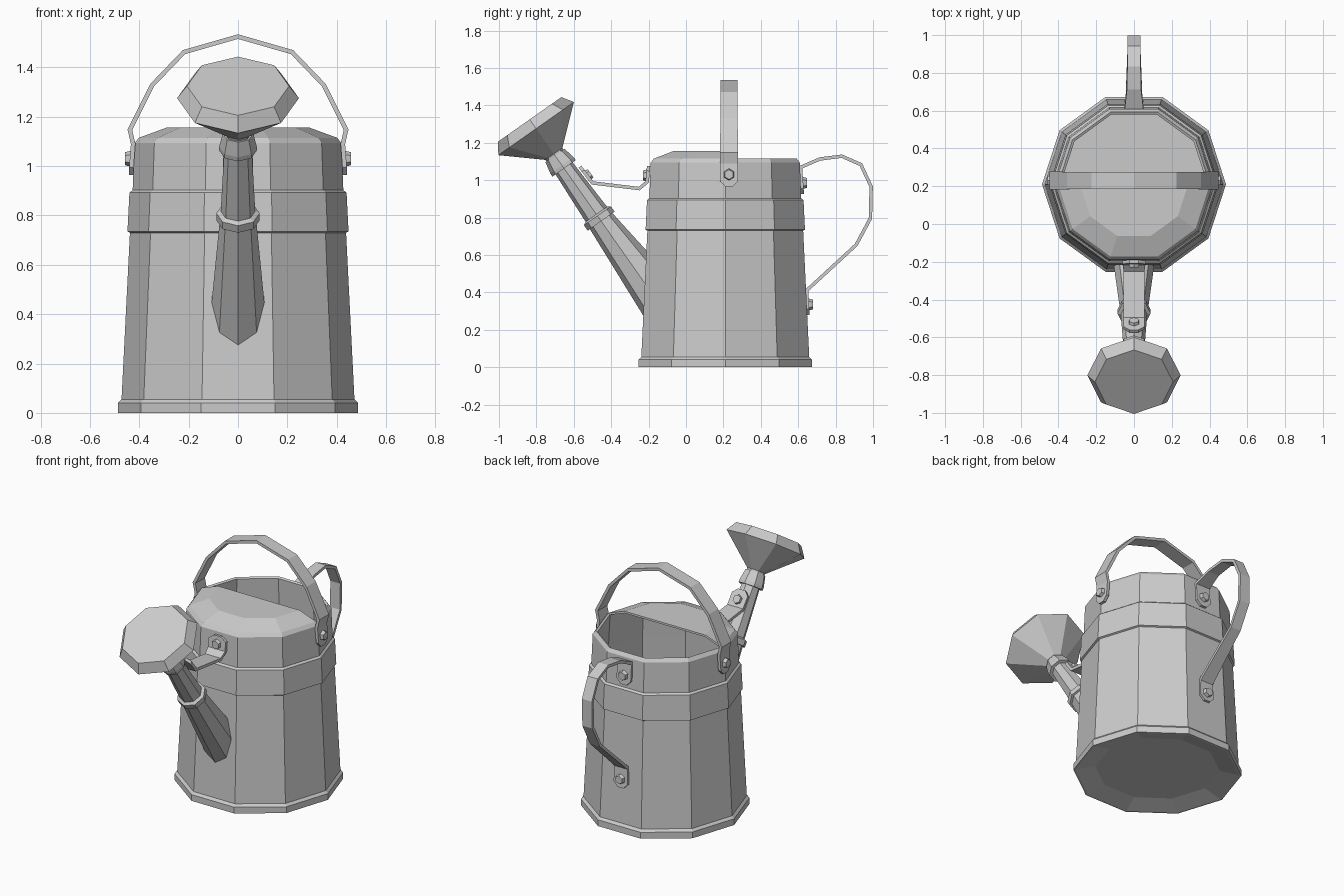
import bpy, bmesh
from math import cos, sin, pi, tau
from mathutils import Vector

if "Cube" in bpy.data.objects:
    bpy.data.objects.remove(bpy.data.objects["Cube"])

metal = bpy.data.materials.new("galvanised_grey")
metal.use_nodes = True
GREY = (0.6, 0.6, 0.6, 1)
metal.diffuse_color = GREY
metal.node_tree.nodes["Principled BSDF"].inputs["Base Color"].default_value = GREY

CY = 0.21  # body centre in y


def finish(name, bm):
    mesh = bpy.data.meshes.new(name)
    bm.to_mesh(mesh)
    bm.free()
    mesh.materials.append(metal)
    obj = bpy.data.objects.new(name, mesh)
    bpy.context.collection.objects.link(obj)
    return obj


def loft(name, rings):
    """Skin a list of equal point rings and cap both ends."""
    bm = bmesh.new()
    loops = [[bm.verts.new(p) for p in ring] for ring in rings]
    n = len(loops[0])
    for a, b in zip(loops, loops[1:]):
        for i in range(n):
            j = (i + 1) % n
            bm.faces.new((a[i], a[j], b[j], b[i]))
    bm.faces.new(loops[0])
    bm.faces.new(loops[-1])
    bmesh.ops.recalc_face_normals(bm, faces=bm.faces)
    return finish(name, bm)


def decagon(r, z, first=0, count=10):
    return [(r * cos(tau * i / 10), CY + r * sin(tau * i / 10), z)
            for i in range(first, first + count)]


# Body: one closed profile, outside up and inside down
body = [(0.36, 0.03), (0.475, 0), (0.487, 0), (0.487, 0.04), (0.472, 0.055),
        (0.438, 0.73), (0.448, 0.735), (0.44, 0.893), (0.427, 0.903),
        (0.419, 1.093), (0.402, 1.115), (0.389, 1.108), (0.40, 0.9),
        (0.44, 0.06)]
loft("body", [decagon(r, z) for r, z in body])

# Half cover over the front of the opening
bm = bmesh.new()
outer = [bm.verts.new(p) for p in decagon(0.402, 1.115, 5, 6)]
inner = [bm.verts.new(p) for p in decagon(0.287, 1.157, 5, 6)]
for i in range(5):
    bm.faces.new((outer[i], outer[i + 1], inner[i + 1], inner[i]))
bm.faces.new(inner)
cover = finish("half_cover", bm)
shell = cover.modifiers.new("thickness", "SOLIDIFY")
shell.thickness = 0.012
shell.offset = -1

# Spout and rose share one tilted axis
AXIS = Vector((0, -0.575, 0.818)).normalized()
SIDE = Vector((1, 0, 0))
UP = SIDE.cross(AXIS)
ORIGIN = Vector((0, -0.465, 0.797))


def octagon(t, r):
    return [ORIGIN + AXIS * t + r * (SIDE * cos(k * pi / 4) + UP * sin(k * pi / 4))
            for k in range(8)]


root = [p + AXIS * ((-0.205 - p.y) / AXIS.y) for p in octagon(-0.45, 0.109)]
tube = [(-0.02, 0.074), (-0.02, 0.088), (0.015, 0.088), (0.025, 0.07),
        (0.325, 0.056), (0.325, 0.076), (0.345, 0.076), (0.41, 0.062)]
loft("spout", [root] + [octagon(t, r) for t, r in tube])
rose = [(0.38, 0.052), (0.42, 0.056), (0.585, 0.247), (0.645, 0.207)]
loft("rose", [octagon(t, r) for t, r in rose])


def strap(name, path, place, thick=0.018):
    """Flat bar along (a, z, width) points; place maps (a, side, z) to 3D."""
    pts = [Vector((a, z)) for a, z, w in path]
    rings = []
    for i, (a, z, w) in enumerate(path):
        dirs = [(pts[k + 1] - pts[k]).normalized()
                for k in (i - 1, i) if 0 <= k < len(pts) - 1]
        t = sum(dirs, Vector((0, 0))).normalized()
        off = Vector((-t.y, t.x)) * (thick / 2 / t.dot(dirs[0]))
        p, q = pts[i] + off, pts[i] - off
        rings.append([place(*c) for c in ((p.x, w / 2, p.y), (p.x, -w / 2, p.y),
                                          (q.x, -w / 2, q.y), (q.x, w / 2, q.y))])
    return loft(name, rings)


def bolt(name, at, direction):
    """Six-sided bolt head with a slight taper."""
    bm = bmesh.new()
    bmesh.ops.create_cone(bm, cap_ends=True, segments=6, radius1=0.034,
                          radius2=0.026, depth=0.03)
    obj = finish(name, bm)
    obj.location = at
    obj.rotation_euler = Vector(direction).to_track_quat("Z", "Y").to_euler()


# Carrying handle arching from side to side
HY = 0.23
half = [(0.432, 0.965, 0.04), (0.432, 0.995, 0.096), (0.425, 1.09, 0.096),
        (0.438, 1.147, 0.096), (0.348, 1.328, 0.092), (0.219, 1.462, 0.09)]
arch = half + [(0, 1.525, 0.09)] + [(-a, z, w) for a, z, w in reversed(half)]
strap("carrying_handle", arch, lambda a, s, z: (a, HY + s, z))
for side, x in (("left", 1), ("right", -1)):
    bolt(side + "_handle_bolt", (x * 0.443, HY, 1.03), (x, 0, 0))


def in_profile(a, s, z):
    return (s, a, z)


# Pouring handle at the back
back = [(0.622, 0.925, 0.04), (0.62, 0.955, 0.1), (0.612, 1.068, 0.1),
        (0.715, 1.113, 0.075), (0.833, 1.128, 0.07), (0.935, 1.083, 0.07),
        (0.99, 0.965, 0.07), (0.986, 0.796, 0.07), (0.91, 0.654, 0.07),
        (0.645, 0.41, 0.09), (0.65, 0.31, 0.1), (0.653, 0.28, 0.04)]
strap("pouring_handle", back, in_profile)
bolt("pouring_handle_upper_bolt", (0, 0.633, 0.985), (0, 1, 0))
bolt("pouring_handle_lower_bolt", (0, 0.663, 0.335), (0, 1, 0))

# Brace from body to spout
brace = [(-0.2, 1.075, 0.05), (-0.202, 1.05, 0.12), (-0.208, 0.99, 0.12),
         (-0.25, 0.955, 0.11), (-0.5, 0.985, 0.11), (-0.55, 1.05, 0.11),
         (-0.567, 1.072, 0.05)]
strap("spout_brace", brace, in_profile)
bolt("brace_body_bolt", (0, -0.216, 1.025), (0, -1, 0))
bolt("brace_spout_bolt", (0, -0.522, 1.028), UP if UP.z > 0 else -UP)
